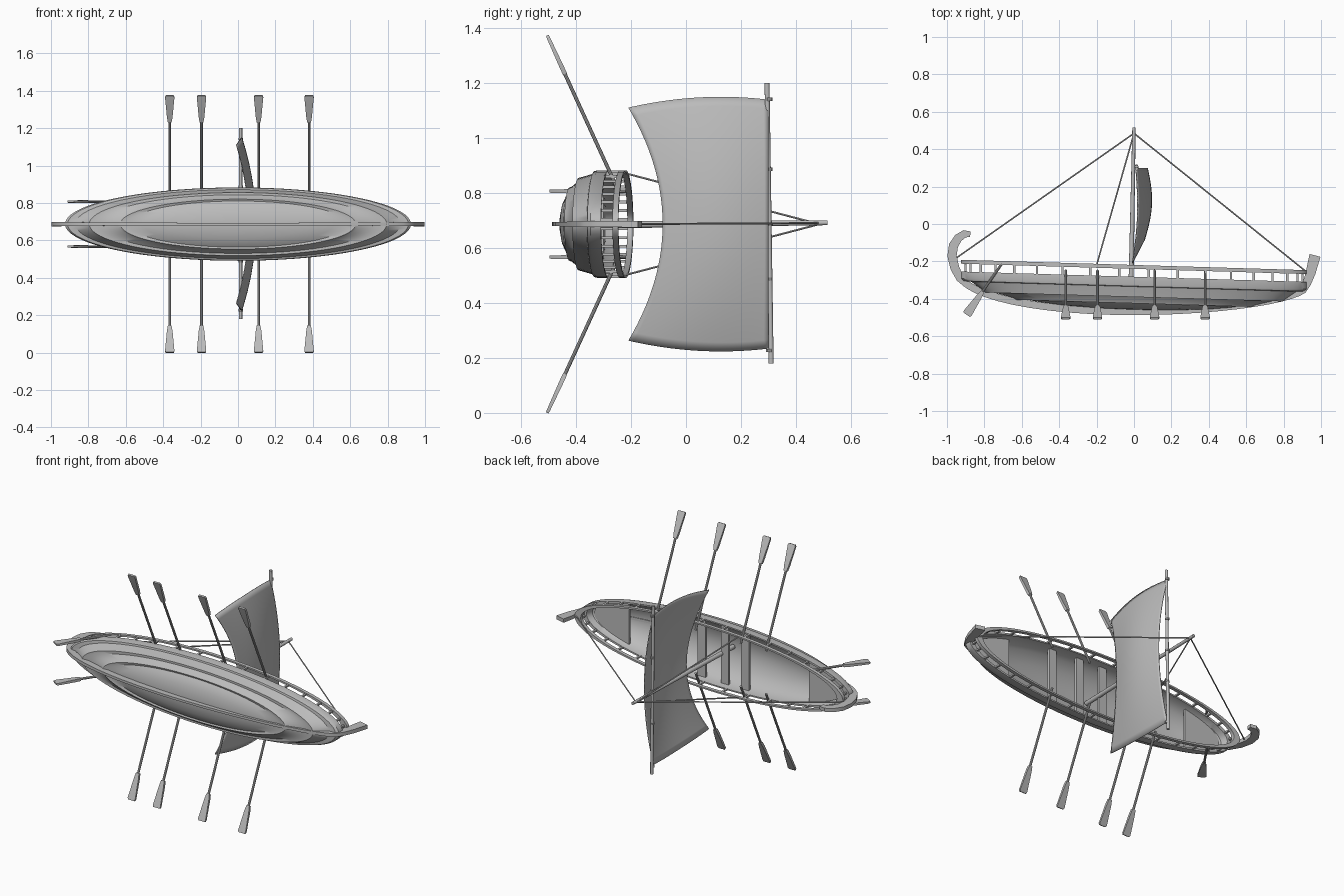
import bpy, bmesh, math
from mathutils import Vector as V

if "Cube" in bpy.data.objects:
    bpy.data.objects.remove(bpy.data.objects["Cube"])

ZC = 0.687          # hull centreline; the boat lies on its side, its "up" is +y
L, W = 0.925, 0.196  # half length and half beam

wood = bpy.data.materials.new("weathered grey")
wood.diffuse_color = (0.5, 0.5, 0.5, 1)
wood.use_nodes = True
wood.node_tree.nodes["Principled BSDF"].inputs["Base Color"].default_value = wood.diffuse_color


def P(x, u, w):
    """Boat coordinates: along, up, across."""
    return V((x, u, ZC + w))


def loft(name, rings, cap=True, loop=False, angle=35, ring_closed=True):
    """Skin a list of equal-length point rings."""
    bm = bmesh.new()
    vs = [[bm.verts.new(p) for p in r] for r in rings]
    n = len(vs[0])
    for i in range(len(vs) if loop else len(vs) - 1):
        a, b = vs[i], vs[(i + 1) % len(vs)]
        for j in range(n if ring_closed else n - 1):
            k = (j + 1) % n
            bm.faces.new((a[j], a[k], b[k], b[j]))
    if cap and not loop and ring_closed:
        bm.faces.new(vs[0])
        bm.faces.new(vs[-1])
    bmesh.ops.remove_doubles(bm, verts=bm.verts, dist=1e-5)
    bmesh.ops.recalc_face_normals(bm, faces=bm.faces)
    me = bpy.data.meshes.new(name)
    bm.to_mesh(me)
    bm.free()
    me.materials.append(wood)
    ob = bpy.data.objects.new(name, me)
    bpy.context.collection.objects.link(ob)
    bpy.context.view_layer.objects.active = ob
    ob.select_set(True)
    bpy.ops.object.shade_smooth_by_angle(angle=math.radians(angle))
    ob.select_set(False)
    return ob


def rod(name, a, b, r1, r2=None, n=10):
    """Tapered round bar between two points."""
    r2 = r1 if r2 is None else r2
    q = (b - a).to_track_quat('Z', 'Y')
    ring = lambda c, r: [c + q @ V((r * math.cos(t), r * math.sin(t), 0))
                         for t in (2 * math.pi * i / n for i in range(n))]
    return loft(name, [ring(a, r1), ring(b, r2)])


def box(name, x, u, w, dx, du, dw):
    sec = lambda s: [P(x + s * dx, u + i * du, w + j * dw)
                     for i, j in ((-1, -1), (1, -1), (1, 1), (-1, 1))]
    return loft(name, [sec(-1), sec(1)])


def oar(name, a, b, blade, side, r=0.007):
    """Round shaft with a flaring flat blade."""
    d = (b - a).normalized()
    s = side.normalized()
    t = d.cross(s)
    rod(name + "_shaft", a, b - d * blade * 0.9, r)
    sec = lambda c, h, k: [c + s * i * h + t * j * k
                           for i, j in ((-1, -1), (1, -1), (1, 1), (-1, 1))]
    loft(name + "_blade", [sec(b - d * blade, 0.010, 0.008), sec(b - d * blade * 0.8, 0.015, 0.008),
                           sec(b - d * 0.01, 0.025, 0.006), sec(b, 0.021, 0.005)])


def sheer(x):
    return -0.03 * x


def oval(r, u, n=96):
    """Oval ring at fraction r of the beam, following the sheer slope."""
    out = []
    for i in range(n):
        t = 2 * math.pi * i / n
        x = L * r * math.cos(t)
        out.append(P(x, u + sheer(x), W * r * math.sin(t)))
    return out


# Hull shell: overlapping planks outside, plain lining inside
section = [(0, -.458), (.2, -.455), (.4, -.446), (.55, -.432), (.63, -.420), (.68, -.424), (.70, -.414),
           (.80, -.390), (.86, -.390), (.875, -.378), (.94, -.335), (.985, -.332), (1, -.32), (1, -.282),
           (.96, -.282), (.945, -.32), (.84, -.365), (.6, -.405), (.3, -.432), (0, -.44)]
loft("hull", [oval(r, u) for r, u in section], cap=False)

# Rail standing on posts above the hull edge
loft("rail", [oval(r, u) for r, u in ((.955, -.24), (1, -.24), (1, -.219), (.955, -.219))], loop=True)
for i in range(36):
    t = 2 * math.pi * (i + .5) / 36
    x = L * .978 * math.cos(t)
    box("rail_post", x, -.262 + sheer(x), W * .975 * math.sin(t), .006, .025, .005)

# Keel running into the stern curl and the bow stem: (x, u, thickness)
path = [(-.875, -.055, .03), (-.905, -.052, .04), (-.94, -.075, .046), (-.965, -.115, .05), (-.973, -.17, .05),
        (-.958, -.235, .048), (-.93, -.29, .042)]
for i in range(1, 24):
    x = .91 * -math.cos(math.pi * i / 24)
    s = math.sqrt(1 - (x / .935) ** 2)
    path.append((x, -.288 - .18 * s + sheer(x) * (1 - s), .038))
path += [(.925, -.315, .045), (.945, -.26, .052), (.957, -.21, .057), (.968, -.168, .06)]
rings = []
for i, (x, u, th) in enumerate(path):
    a, b = path[max(i - 1, 0)], path[min(i + 1, len(path) - 1)]
    d = V((b[0] - a[0], b[1] - a[1])).normalized() * th / 2
    hw = .007 + .005 * min(1, abs(x)) ** 3
    rings.append([P(x - d.y * k, u + d.x * k, hw * m) for k, m in ((-1, -1), (1, -1), (1, 1), (-1, 1))])
loft("keel", rings)

# End decks
for sgn in (-1, 1):
    edge = []
    t0 = math.acos(.62 / (.93 * L))
    for i in range(25):
        t = -t0 + 2 * t0 * i / 24
        edge.append((sgn * L * .93 * math.cos(t), W * .93 * math.sin(t)))
    loft("end_deck", [[P(x, h + sheer(x), w) for x, w in edge] for h in (-.33, -.318)])

# Rowing benches
for x in (.31, .12, -.04, -.18):
    box("bench", x, -.325 + sheer(x), 0, .026, .008, .93 * W * math.sqrt(1 - (x / L) ** 2))

# Mast and yard
rod("mast", P(-.018, -.43, -.004), P(0, .515, .005), .014, .009, 14)
rod("yard", P(.014, .31, -.507), P(.014, .295, .513), .009, n=12)
for w in (-.46, -.2, 0, .2, .455):
    rod("yard_lashing", P(.014, .303, w - .006), P(.014, .303, w + .006), .012)

# Billowing sail: v runs from yard to foot, s across
N = 28
rows = []
for i in range(N + 1):
    v = i / N
    row = []
    for j in range(N + 1):
        s = 2 * j / N - 1
        foot = -.085 - .125 * abs(s) ** 2
        u = .3 + (foot - .3) * v
        half = .447 + .09 * v * (1 - v) - .029 * v + .006
        x = .012 + .03 * math.sin(math.pi * v) * (1 - .4 * s * s) - .018 * v * s * s \
            + .062 * (1 - s * s) * (1 - .25 * v)
        row.append(P(x, u, half * s))
    rows.append(row)
sail = loft("sail", rows, ring_closed=False)
sol = sail.modifiers.new("cloth", 'SOLIDIFY')
sol.thickness = .005

# Rowing oars, both sides
for sgn in (-1, 1):
    for x in (-.365, -.195, .11, .38):
        oar("oar", P(x, -.25, sgn * .13), P(x, -.505, sgn * .687), .155, V((1, 0, 0)))
    # Steering oars
    a, b = P(-.705, -.21, sgn * .12), P(-.895, -.485, sgn * .12)
    oar("steering_oar", a, b, .15, V(((b - a).y, -(b - a).x, 0)))
    # Side stays
    rod("side_stay", P(0, .485, 0), P(-.2, -.22, sgn * .185), .004, n=6)

# Fore and aft stays
rod("aft_stay", P(0, .485, .004), P(-.955, -.185, 0), .004, n=6)
rod("fore_stay", P(0, .485, .004), P(.915, -.25, 0), .004, n=6)
